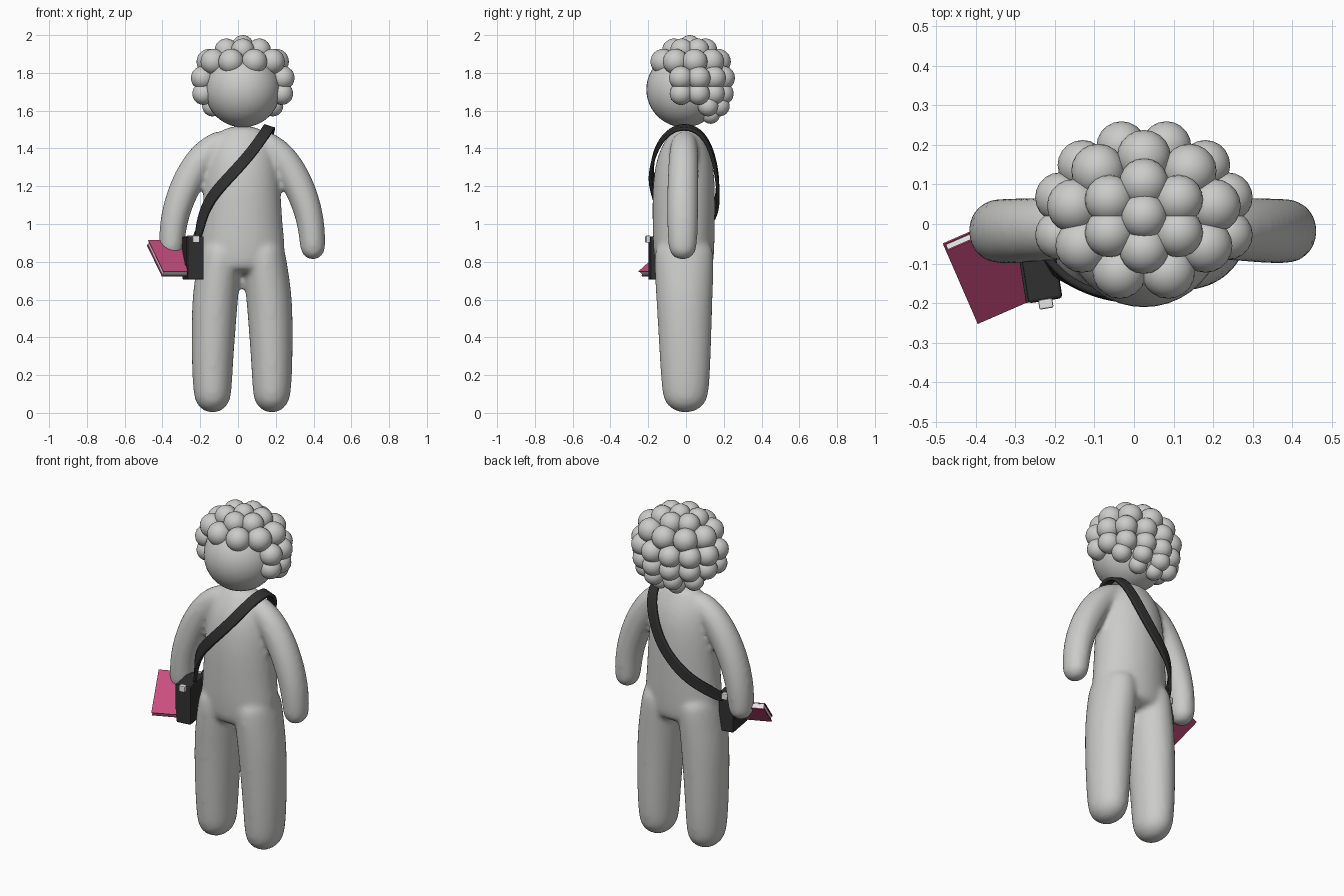
import bpy, bmesh, math
from mathutils import Vector, Matrix

if "Cube" in bpy.data.objects:
    bpy.data.objects.remove(bpy.data.objects["Cube"])

CX = 0.022  # figure's own centre line


def material(name, rgb):
    m = bpy.data.materials.new(name)
    m.diffuse_color = (*rgb, 1)
    m.use_nodes = True
    m.node_tree.nodes["Principled BSDF"].inputs["Base Color"].default_value = m.diffuse_color
    return m


GREY = material("soft grey", (0.6, 0.6, 0.59))
BLACK = material("charcoal", (0.03, 0.03, 0.03))
PINK = material("raspberry", (0.58, 0.075, 0.21))
WHITE = material("paper white", (0.8, 0.8, 0.8))


def finish(name, bm, mat, angle=None):
    bmesh.ops.recalc_face_normals(bm, faces=bm.faces)
    me = bpy.data.meshes.new(name)
    bm.to_mesh(me)
    bm.free()
    me.materials.append(mat)
    ob = bpy.data.objects.new(name, me)
    bpy.context.collection.objects.link(ob)
    if angle is None:
        for p in me.polygons:
            p.use_smooth = True
    return ob


def tube(bm, path, cap0, cap1, sides=16):
    """Loft ellipses along points (x, y, z, side radius, depth radius) with rounded ends."""
    pts = [(Vector(p[:3]), p[3], p[4]) for p in path]
    n = len(pts)
    tans = [(pts[min(i + 1, n - 1)][0] - pts[max(i - 1, 0)][0]).normalized() for i in range(n)]
    rings = [(p, t, a, b) for (p, a, b), t in zip(pts, tans)]

    def cap(ring, depth, sign):
        p, t, a, b = ring
        out = []
        for d in (30, 58, 80):
            s, c = math.sin(math.radians(d)), math.cos(math.radians(d))
            out.append((p + t * sign * depth * s, t, a * c, b * c))
        return out

    rings = cap(rings[0], cap0, -1)[::-1] + rings + cap(rings[-1], cap1, 1)
    loops = []
    for p, t, a, b in rings:
        y = Vector((0, 1, 0))
        u = y.cross(t).normalized()
        loops.append([bm.verts.new(p + 1.025 * (u * a * math.cos(k) + y * b * math.sin(k)))
                      for k in (2 * math.pi * i / sides for i in range(sides))])
    for l0, l1 in zip(loops, loops[1:]):
        for i in range(sides):
            j = (i + 1) % sides
            bm.faces.new((l0[i], l0[j], l1[j], l1[i]))
    bm.faces.new(loops[0])
    bm.faces.new(loops[-1])


# Body: torso, legs and arms fused into one soft surface
bm = bmesh.new()
tube(bm, [(CX, -0.01, 0.78, 0.22, 0.155), (CX, -0.012, 0.88, 0.228, 0.162),
          (CX, -0.012, 1.0, 0.212, 0.165), (CX, -0.012, 1.2, 0.203, 0.166),
          (CX, -0.008, 1.34, 0.185, 0.15), (CX, -0.005, 1.43, 0.16, 0.115),
          (CX, 0, 1.48, 0.12, 0.08)], 0.05, 0.04)
for s in (-1, 1):
    tube(bm, [(CX + s * 0.115, -0.01, 0.86, 0.11, 0.158), (CX + s * 0.13, -0.01, 0.72, 0.118, 0.155),
              (CX + s * 0.146, -0.008, 0.58, 0.121, 0.147), (CX + s * 0.155, -0.005, 0.36, 0.113, 0.138),
              (CX + s * 0.158, -0.003, 0.2, 0.106, 0.13), (CX + s * 0.157, -0.003, 0.1, 0.1, 0.122)],
         0.05, 0.1)
    tube(bm, [(CX + s * 0.12, -0.01, 1.425, 0.07, 0.07), (CX + s * 0.2, -0.012, 1.37, 0.08, 0.078),
              (CX + s * 0.28, -0.015, 1.25, 0.082, 0.082), (CX + s * 0.335, -0.018, 1.12, 0.078, 0.083),
              (CX + s * 0.366, -0.018, 1.0, 0.072, 0.082), (CX + s * 0.374, -0.018, 0.88, 0.068, 0.076)],
         0.06, 0.07)
body = finish("body", bm, GREY)
body.modifiers.new("round", 'SUBSURF').levels = 2
body.modifiers["round"].render_levels = 2
rm = body.modifiers.new("fuse", 'REMESH')
rm.mode, rm.voxel_size, rm.use_smooth_shade = 'VOXEL', 0.015, True
sm = body.modifiers.new("soften", 'SMOOTH')
sm.factor, sm.iterations = 0.5, 6

# Head
bm = bmesh.new()
bmesh.ops.create_uvsphere(bm, u_segments=40, v_segments=24, radius=0.2,
                          matrix=Matrix.Translation((CX + 0.003, -0.01, 1.712)))
finish("head", bm, GREY)

# Hair: rings of curls; each ring is (elevation, count, half step, frontmost y, curl radius)
bm = bmesh.new()
rings = [(90, 1, 0, -1, 0.058), (63, 6, 0, -1, 0.062), (36, 9, 0.5, -1, 0.068),
         (9, 12, 0.5, -0.09, 0.063), (-15, 12, 0.5, -0.08, 0.06),
         (-36, 10, 0.5, 0.07, 0.055), (-54, 8, 0.5, 0.1, 0.05)]
for el, count, half, front, r in rings:
    e = math.radians(el)
    for i in range(count):
        a = -math.pi / 2 + 2 * math.pi * (i + half) / count
        c = math.cos(e) if el > -30 else math.cos(e) * 1.1
        p = Vector((CX + 0.003 + 0.222 * c * math.cos(a), 0.02 + 0.185 * c * math.sin(a),
                    1.742 + 0.2 * math.sin(e)))
        if p.y > front:
            bmesh.ops.create_icosphere(bm, subdivisions=3, radius=r, matrix=Matrix.Translation(p))
finish("hair_curls", bm, GREY)

# Shoulder strap: a ribbon of (position, outward direction) given thickness
strap = [((-.215, -.10, .91), (-.9, -.4, 0)), ((-.19, -.12, 1.04), (-.75, -.65, 0)),
         ((-.145, -.155, 1.14), (-.5, -.85, 0)), ((-.06, -.188, 1.235), (-.2, -1, .1)),
         ((.03, -.18, 1.33), (0, -1, .2)), ((.11, -.145, 1.43), (.2, -.8, .5)),
         ((.165, -.065, 1.515), (.3, -.3, 1)), ((.17, .05, 1.515), (.3, .3, 1)),
         ((.145, .13, 1.42), (.2, .9, .4)), ((.07, .168, 1.25), (.1, 1, .1)),
         ((-.03, .17, 1.13), (-.1, 1, 0)), ((-.13, .145, 1.04), (-.5, .85, 0)),
         ((-.205, .06, .96), (-.9, .4, 0)), ((-.235, -.02, .9), (-1, .1, 0))]
bm = bmesh.new()
rows = []
for i, (p, nrm) in enumerate(strap):
    t = Vector(strap[min(i + 1, len(strap) - 1)][0]) - Vector(strap[max(i - 1, 0)][0])
    w = t.cross(Vector(nrm)).normalized() * 0.029
    rows.append([bm.verts.new(Vector(p) + w), bm.verts.new(Vector(p) - w)])
for (a, b), (c, d) in zip(rows, rows[1:]):
    bm.faces.new((a, b, d, c))
ob = finish("shoulder_strap", bm, BLACK)
ss = ob.modifiers.new("curve", 'SUBSURF')
ss.levels = ss.render_levels = 3
so = ob.modifiers.new("thickness", 'SOLIDIFY')
so.thickness, so.offset = 0.018, 0


def box(name, size, frame, offset, mat, bevel=0.0):
    bm = bmesh.new()
    bmesh.ops.create_cube(bm, size=1, matrix=frame @ Matrix.Translation(offset) @ Matrix.Diagonal((*size, 1)))
    if bevel:
        bmesh.ops.bevel(bm, geom=bm.edges[:], offset=bevel, segments=2, affect='EDGES', profile=0.5)
    return finish(name, bm, mat, 30)


# Bag at the hip, with a flap and two strap buckles
bag = Matrix.Translation((-0.238, -0.105, 0.82)) @ Matrix.Rotation(math.radians(9), 4, 'Z')
box("bag", (0.088, 0.18, 0.23), bag, (0, 0, 0), BLACK, 0.008)
box("bag_flap", (0.008, 0.176, 0.15), bag, (-0.045, 0, 0.036), BLACK, 0.002)
for s, label in ((-1, "front"), (1, "back")):
    box(label + "_buckle", (0.036, 0.024, 0.036), bag, (0, s * 0.098, 0.1), WHITE, 0.004)

# Book held in the hand: frame from its width, height and cover directions
u = Vector((0.917, 0.399, 0)).normalized()
v = Vector((-0.30, 0.71, 0.637))
v = (v - u * v.dot(u)).normalized()
n = u.cross(v)
W, H = 0.17, 0.26
corner = Vector((-0.395, -0.252, 0.748))
centre = corner + u * W / 2 + v * H / 2 - n * 0.016
book = Matrix.Translation(centre) @ Matrix((u, v, n)).transposed().to_4x4()
box("book_pages", (W - 0.008, H - 0.008, 0.026), book, (0.002, 0, 0), WHITE)
for s, label in ((1, "front"), (-1, "back")):
    box("book_%s_cover" % label, (W, H, 0.005), book, (0, 0, s * 0.0145), PINK)
box("book_spine", (0.005, H, 0.034), book, (W / 2, 0, 0), PINK)
